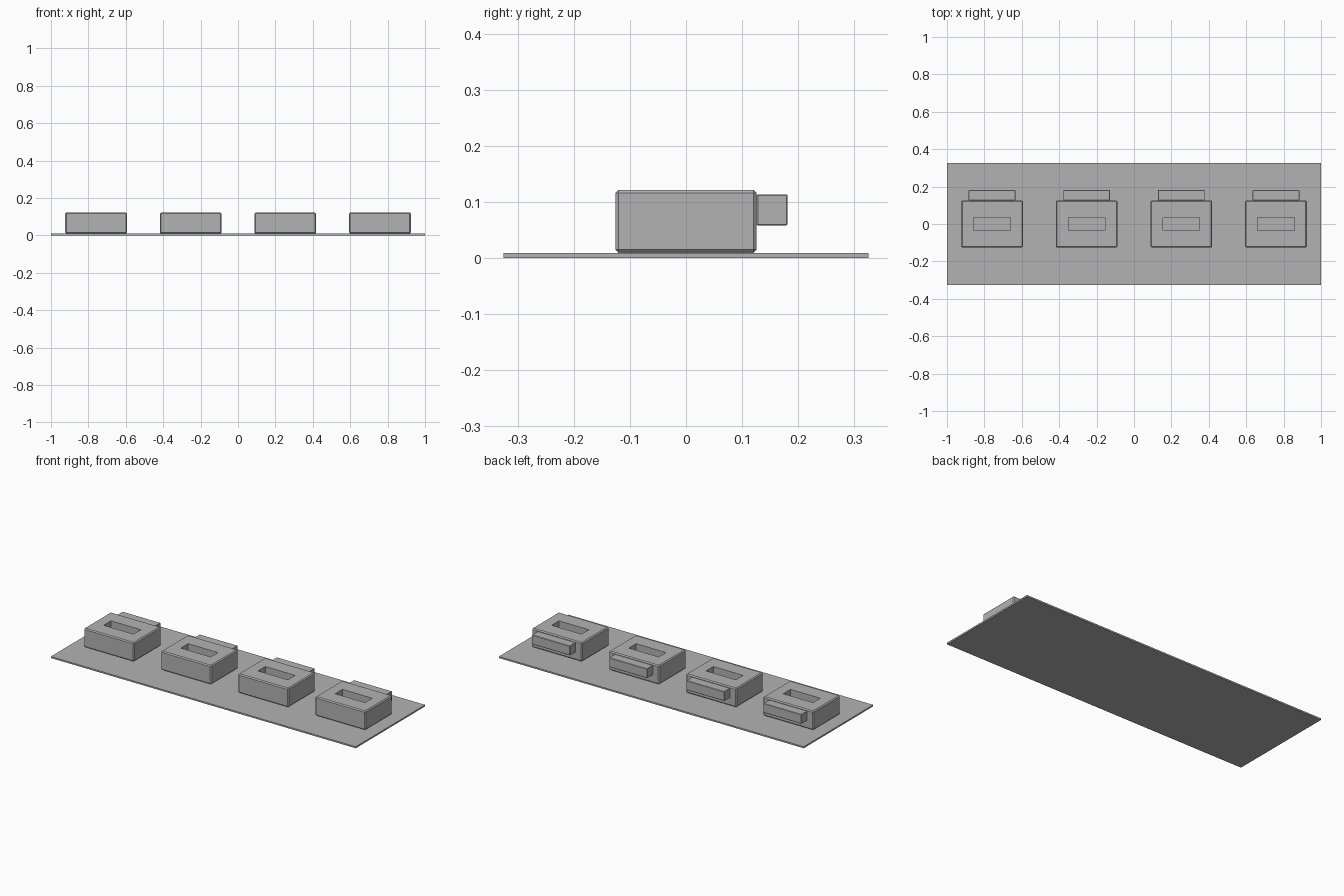
import bpy

# Remove the default cube
cube = bpy.data.objects.get("Cube")
if cube:
    bpy.data.objects.remove(cube, do_unlink=True)

# One plain grey for everything
GREY = (0.45, 0.45, 0.45, 1.0)
grey = bpy.data.materials.new("plain_grey")
grey.use_nodes = True
grey.diffuse_color = GREY
grey.node_tree.nodes["Principled BSDF"].inputs["Base Color"].default_value = GREY


def box(name, low, high):
    """Box between two opposite corners."""
    centre = [(a + b) / 2 for a, b in zip(low, high)]
    bpy.ops.mesh.primitive_cube_add(size=1, location=centre)
    obj = bpy.context.object
    obj.name = name
    obj.scale = [b - a for a, b in zip(low, high)]
    bpy.ops.object.transform_apply(location=False, rotation=False, scale=True)
    obj.data.materials.append(grey)
    return obj


def bevel(obj, width):
    mod = obj.modifiers.new("edge_bevel", 'BEVEL')
    mod.width = width
    mod.segments = 1
    mod.limit_method = 'ANGLE'


PLATE_TOP = 0.009
BLOCK_TOP = 0.1215
SPACING = 0.506

# Thin base plate
box("base_plate", (-1, -0.325, 0), (1, 0.325, PLATE_TOP))

# Row of four slotted blocks, each with a tab behind
for i in range(4):
    x = (i - 1.5) * SPACING
    block = box(f"block_{i + 1}", (x - 0.165, -0.126, PLATE_TOP),
                (x + 0.165, 0.126, BLOCK_TOP))
    bevel(block, 0.006)

    # Slot through the block down to the plate
    cutter = box(f"slot_cutter_{i + 1}", (x - 0.098, -0.034, -0.1),
                 (x + 0.098, 0.034, 0.3))
    cutter.hide_render = True
    cutter.hide_set(True)
    cut = block.modifiers.new("slot", 'BOOLEAN')
    cut.operation = 'DIFFERENCE'
    cut.solver = 'EXACT'
    cut.object = cutter

    tab = box(f"rear_tab_{i + 1}", (x - 0.125, 0.126, 0.058),
              (x + 0.125, 0.181, 0.1135))
    bevel(tab, 0.002)
